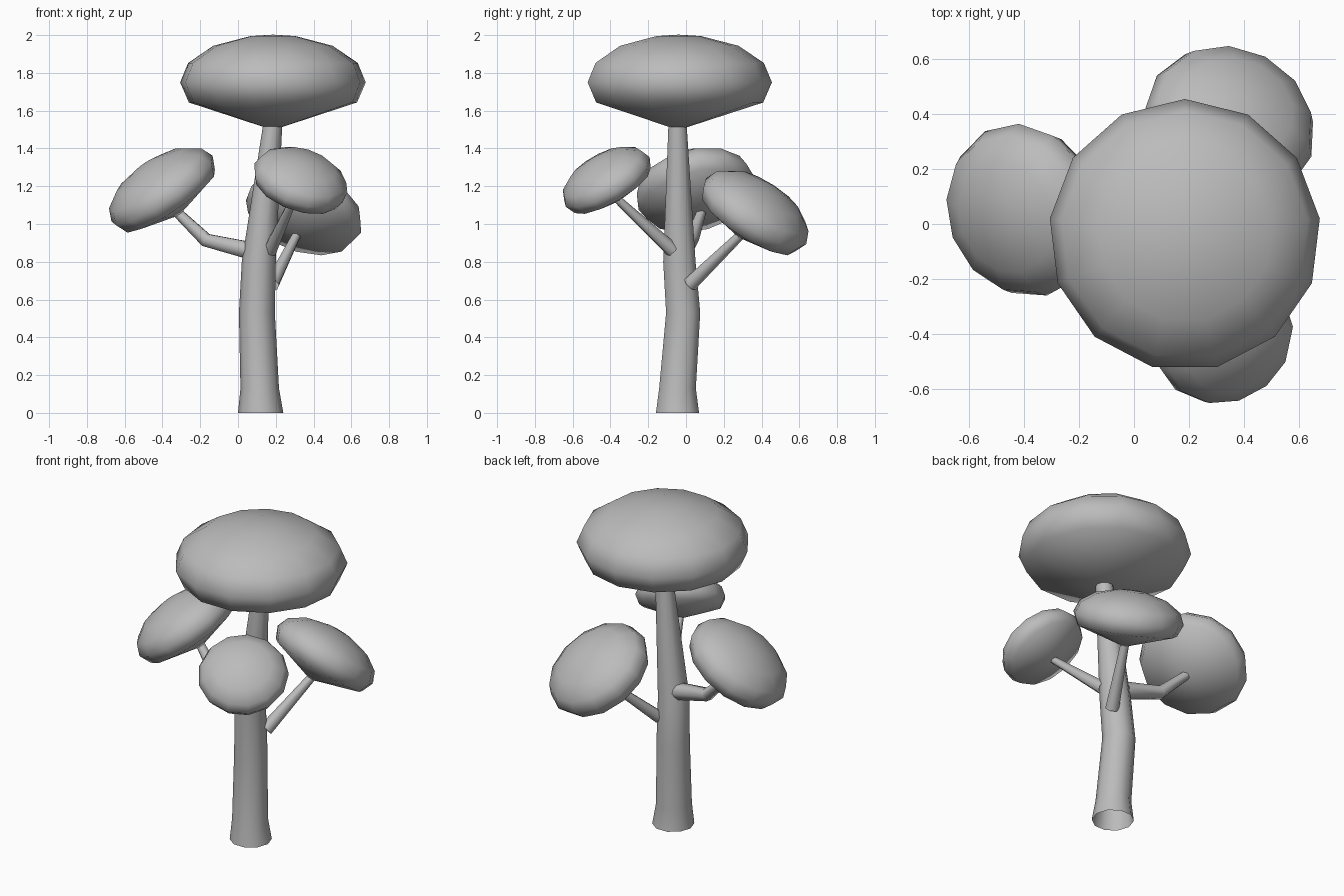
import bpy, bmesh, math
from mathutils import Vector

cube = bpy.data.objects.get("Cube")
if cube:
    bpy.data.objects.remove(cube)

grey = bpy.data.materials.new("plain_grey")
grey.use_nodes = True
GREY = (0.5, 0.5, 0.5, 1)
grey.diffuse_color = GREY
grey.node_tree.nodes["Principled BSDF"].inputs["Base Color"].default_value = GREY


def finish(name, bm):
    bmesh.ops.recalc_face_normals(bm, faces=bm.faces)
    mesh = bpy.data.meshes.new(name)
    bm.to_mesh(mesh)
    bm.free()
    mesh.materials.append(grey)
    mesh.shade_smooth()
    ob = bpy.data.objects.new(name, mesh)
    bpy.context.collection.objects.link(ob)
    return ob


def skin(bm, rings):
    for a, b in zip(rings, rings[1:]):
        n = len(a)
        for i in range(n):
            bm.faces.new((a[i], a[(i + 1) % n], b[(i + 1) % n], b[i]))


def tube(name, path, sides, level=False):
    """Tapered open tube through (x, y, z, radius) points."""
    bm = bmesh.new()
    pts = [Vector(p[:3]) for p in path]
    rings = []
    for k, p in enumerate(pts):
        axis = pts[min(k + 1, len(pts) - 1)] - pts[max(k - 1, 0)]
        rot = (Vector((0, 0, 1)) if level else axis).to_track_quat('Z', 'Y')
        angles = [math.tau * i / sides for i in range(sides)]
        rings.append([bm.verts.new(p + rot @ Vector((math.cos(a), math.sin(a), 0)) * path[k][3])
                      for a in angles])
    skin(bm, rings)
    return finish(name, bm)


def canopy(name, centre, radius, normal, sides=13):
    """Flattened dome with a conical underside, facing along normal."""
    bm = bmesh.new()
    height = radius * 0.51
    rings = []
    for lat in (14, 40, 66, 90, 115):
        t = math.radians(lat)
        r, z = radius * math.sin(t), height * math.cos(t)
        rings.append([bm.verts.new((r * math.cos(a), r * math.sin(a), z))
                      for a in (math.tau * (i / sides + 0.25) for i in range(sides))])
    skin(bm, rings)
    for ring, z in ((rings[0], height), (rings[-1], -height)):
        pole = bm.verts.new((0, 0, z))
        for i in range(sides):
            bm.faces.new((ring[i], ring[(i + 1) % sides], pole))
    ob = finish(name, bm)
    ob.location = centre
    n = Vector(normal)
    ob.rotation_euler = Vector((0, 0, 1)).rotation_difference(n).to_euler()
    return Vector(centre) - n.normalized() * height * 0.9


# Trunk, open at the base
tube("trunk", [(0.12, -0.045, 0, 0.12), (0.115, -0.045, 0.13, 0.102),
               (0.1, -0.015, 0.53, 0.095), (0.11, -0.035, 0.8, 0.09),
               (0.185, -0.045, 1.54, 0.05)], 10, level=True)

# Foliage: each call returns the point where its branch attaches
canopy("top_canopy", (0.185, -0.04, 1.75), 0.495, (0, 0, 1))
front_tip = canopy("front_canopy", (0.33, -0.42, 1.23), 0.26, (0.29, -0.48, 0.83))
back_tip = canopy("back_canopy", (0.35, 0.365, 1.06), 0.32, (0.27, 0.52, 0.81))
side_tip = canopy("side_canopy", (-0.4, 0.05, 1.18), 0.322, (-0.54, -0.2, 0.81))

# Branches
tube("front_branch", [(0.17, -0.07, 0.86, 0.04), (*front_tip, 0.022)], 6)
tube("back_branch", [(0.18, 0.02, 0.68, 0.04), (*back_tip, 0.025)], 6)
tube("side_branch", [(0.06, -0.01, 0.86, 0.052), (-0.17, 0.03, 0.915, 0.04),
                     (*side_tip, 0.028)], 6)
